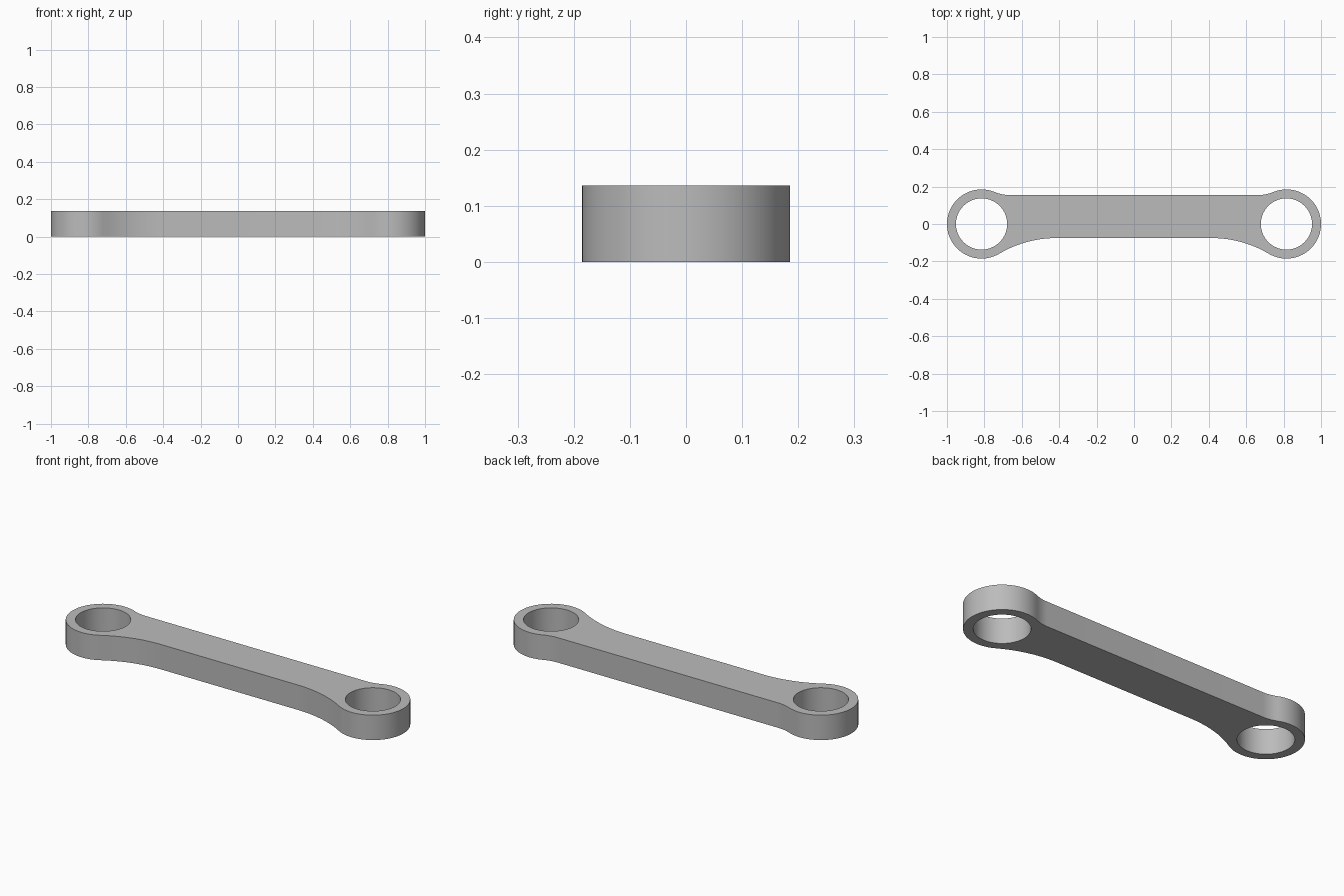
import bpy, bmesh
from math import sin, cos, atan2, pi, sqrt, tau
from mathutils import Vector

cube = bpy.data.objects.get("Cube")
if cube:
    bpy.data.objects.remove(cube, do_unlink=True)

THICKNESS = 0.136
EYE_X, EYE_R, HOLE_R = 0.815, 0.185, 0.137
BAR_TOP, BAR_BOTTOM = 0.155, -0.075
TOP_FILLET, BOTTOM_FILLET = 0.2, 0.6


def arc(centre, radius, start, end, steps):
    """Points along an arc, both ends included."""
    angles = [start + (end - start) * i / steps for i in range(steps + 1)]
    return [(centre[0] + radius * cos(a), centre[1] + radius * sin(a)) for a in angles]


def fillet(edge_y, radius):
    """Centre of the fillet between a bar edge and the eye, and its angle from the eye."""
    side = 1 if edge_y > 0 else -1
    drop = abs(edge_y) + radius
    run = sqrt((radius + EYE_R) ** 2 - drop ** 2)
    return (EYE_X - run, side * drop), atan2(side * drop, -run)


def close_loop(bm, points):
    verts = [bm.verts.new((x, y, 0)) for x, y in points]
    return [bm.edges.new((v, verts[i - 1])) for i, v in enumerate(verts)]


# Outline of the right half: lower fillet, round eye, upper fillet
low_c, low_a = fillet(BAR_BOTTOM, BOTTOM_FILLET)
top_c, top_a = fillet(BAR_TOP, TOP_FILLET)
half = arc(low_c, BOTTOM_FILLET, pi / 2, low_a + pi, 10)
half += arc((EYE_X, 0), EYE_R, low_a, top_a, 40)[1:-1]
half += arc(top_c, TOP_FILLET, top_a - pi, -pi / 2, 6)
outline = half + [(-x, y) for x, y in reversed(half)]

# Flat face with two holes, pulled up to a solid
bm = bmesh.new()
edges = close_loop(bm, outline)
for side in (-1, 1):
    edges += close_loop(bm, arc((side * EYE_X, 0), HOLE_R, 0, tau, 40)[:-1])
bmesh.ops.triangle_fill(bm, use_beauty=True, use_dissolve=False, edges=edges)
result = bmesh.ops.extrude_face_region(bm, geom=bm.faces[:])
raised = [v for v in result["geom"] if isinstance(v, bmesh.types.BMVert)]
bmesh.ops.translate(bm, verts=raised, vec=Vector((0, 0, THICKNESS)))
bmesh.ops.recalc_face_normals(bm, faces=bm.faces[:])

mesh = bpy.data.meshes.new("link_bar")
bm.to_mesh(mesh)
bm.free()
link = bpy.data.objects.new("link_bar", mesh)
bpy.context.collection.objects.link(link)

# Plain grey
grey = bpy.data.materials.new("grey")
grey.use_nodes = True
colour = (0.5, 0.5, 0.5, 1)
grey.diffuse_color = colour
grey.node_tree.nodes["Principled BSDF"].inputs["Base Color"].default_value = colour
mesh.materials.append(grey)

bpy.ops.object.select_all(action="DESELECT")
link.select_set(True)
bpy.context.view_layer.objects.active = link
bpy.ops.object.shade_smooth_by_angle(angle=pi / 6)
